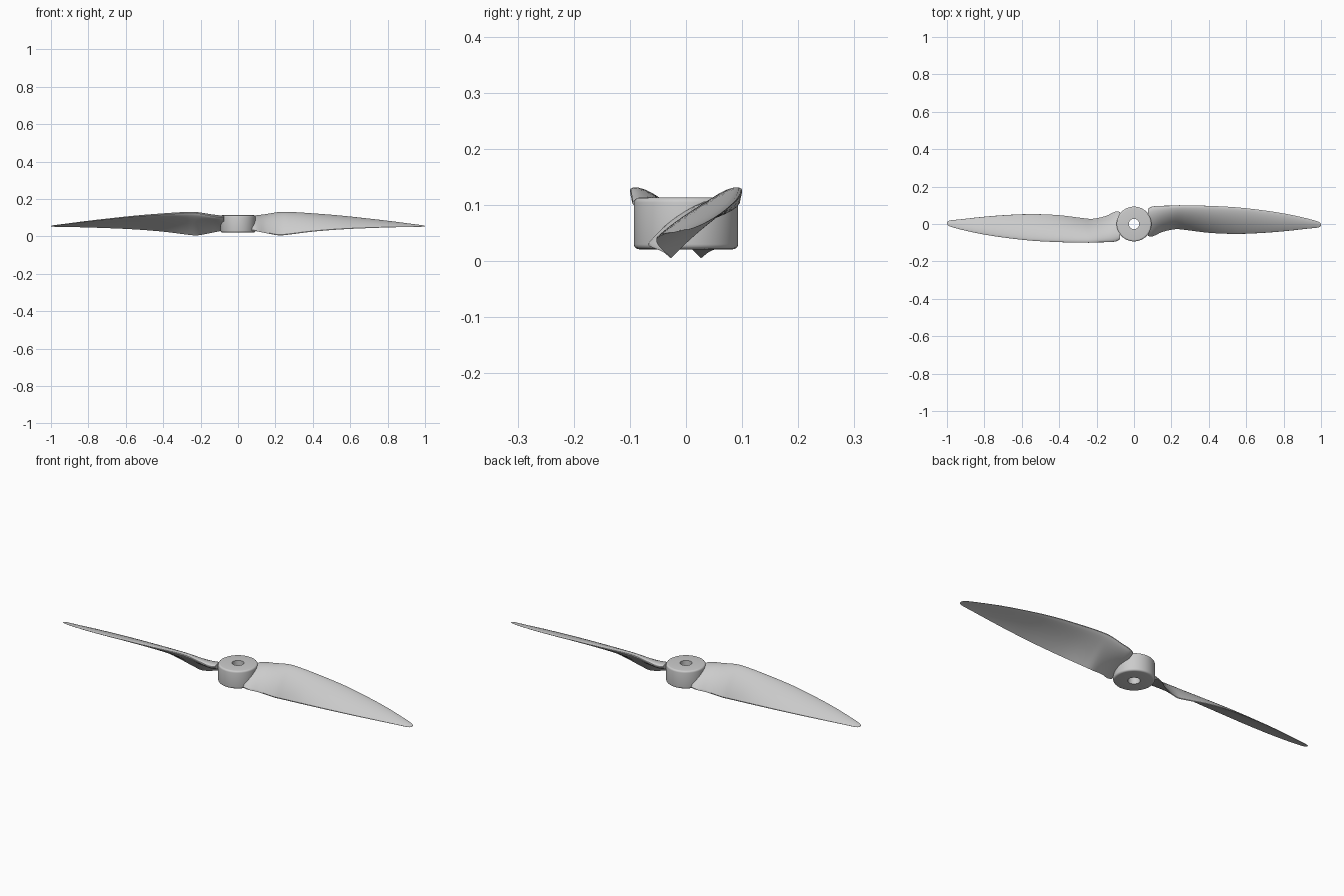
import bpy, bmesh
from math import atan2, sin, cos, pi, sqrt, radians

cube = bpy.data.objects.get("Cube")
if cube:
    bpy.data.objects.remove(cube)

grey = bpy.data.materials.new("light_grey")
grey.use_nodes = True
grey.diffuse_color = (0.6, 0.6, 0.6, 1)
grey.node_tree.nodes["Principled BSDF"].inputs["Base Color"].default_value = (0.6, 0.6, 0.6, 1)


def make_object(name, bm):
    bmesh.ops.recalc_face_normals(bm, faces=bm.faces)
    mesh = bpy.data.meshes.new(name)
    bm.to_mesh(mesh)
    bm.free()
    mesh.materials.append(grey)
    obj = bpy.data.objects.new(name, mesh)
    bpy.context.collection.objects.link(obj)
    bpy.ops.object.select_all(action="DESELECT")
    obj.select_set(True)
    bpy.context.view_layer.objects.active = obj
    bpy.ops.object.shade_smooth_by_angle(angle=radians(35))
    return obj


def bridge_rings(bm, rings, closed):
    pairs = list(zip(rings, rings[1:]))
    if closed:
        pairs.append((rings[-1], rings[0]))
    for a, b in pairs:
        n = len(a)
        for i in range(n):
            j = (i + 1) % n
            bm.faces.new((a[i], a[j], b[j], b[i]))


# Hub: turned ring with rounded outer rims and a shaft hole
def build_hub():
    hole, outer, low, high, rim = 0.028, 0.093, 0.021, 0.113, 0.009
    profile = [(hole, high), (hole, low)]
    for cz, start in ((low + rim, -pi / 2), (high - rim, 0)):
        for k in range(5):
            a = start + k * pi / 8
            profile.append((outer - rim + rim * cos(a), cz + rim * sin(a)))
    bm = bmesh.new()
    steps = 64
    rings = [[bm.verts.new((r * cos(2 * pi * k / steps), r * sin(2 * pi * k / steps), z))
              for k in range(steps)] for r, z in profile]
    bridge_rings(bm, rings, True)
    make_object("hub", bm)


# Blade stations: x, trailing y, leading y, bottom z, top z
STATIONS = [
    (0.075, -0.065, 0.082, 0.030, 0.111),
    (0.10, -0.066, 0.094, 0.027, 0.113),
    (0.15, -0.043, 0.097, 0.017, 0.119),
    (0.22, -0.028, 0.100, 0.005, 0.130),
    (0.27, -0.031, 0.100, 0.009, 0.131),
    (0.40, -0.047, 0.097, 0.025, 0.123),
    (0.55, -0.053, 0.089, 0.037, 0.111),
    (0.70, -0.047, 0.072, 0.044, 0.095),
    (0.82, -0.037, 0.053, 0.048, 0.081),
    (0.92, -0.026, 0.031, 0.050, 0.068),
    (0.975, -0.020, 0.016, 0.051, 0.061),
    (0.993, -0.016, 0.008, 0.052, 0.058),
    (1.0, -0.010, 0.000, 0.053, 0.056),
]


def smooth_stations(steps=4):
    # Cubic interpolation with tangents scaled to the uneven spacing
    def slope(i, c):
        a, b = STATIONS[max(i - 1, 0)], STATIONS[min(i + 1, len(STATIONS) - 1)]
        return (b[c] - a[c]) / (b[0] - a[0])
    for i in range(len(STATIONS) - 1):
        p, q = STATIONS[i], STATIONS[i + 1]
        h = q[0] - p[0]
        for k in range(steps):
            t = k / steps
            yield [p[0] + h * t] + [
                (2 * t**3 - 3 * t**2 + 1) * p[c] + (t**3 - 2 * t**2 + t) * h * slope(i, c)
                + (3 * t**2 - 2 * t**3) * q[c] + (t**3 - t**2) * h * slope(i + 1, c)
                for c in range(1, 5)]
    yield list(STATIONS[-1])


# Cambered aerofoil, twisted and fitted to the limits of its station
def blade_section(x, y0, y1, z0, z1, n=14):
    angle = atan2(z1 - z0, y1 - y0)
    thick = 0.20 - 0.10 * min(1, max(0, (x - 0.1) / 0.5))
    loop = []
    for side in (1, -1):
        for k in range(n):
            f = k / n if side > 0 else 1 - k / n
            d = (1 - cos(pi * f)) / 2          # 0 at leading, 1 at trailing edge
            half = 5 * thick * (0.2969 * sqrt(d) - 0.126 * d - 0.3516 * d**2
                                + 0.2843 * d**3 - 0.1016 * d**4) + 0.006 * d
            v = 0.24 * d * (1 - d) + side * half
            u = 1 - d
            loop.append((u * cos(angle) - v * sin(angle), u * sin(angle) + v * cos(angle)))
    ys, zs = zip(*loop)

    def fit(value, values, lo, hi):
        return lo + (hi - lo) * (value - min(values)) / (max(values) - min(values))
    return [(x, fit(y, ys, y0, y1), fit(z, zs, z0, z1)) for y, z in loop]


def build_blade(name, sign):
    bm = bmesh.new()
    rings = [[bm.verts.new((sign * x, sign * y, z)) for x, y, z in blade_section(*s)]
             for s in smooth_stations()]
    bridge_rings(bm, rings, False)
    bm.faces.new(rings[0])
    bm.faces.new(rings[-1])
    make_object(name, bm)


build_hub()
build_blade("left_blade", 1)
build_blade("right_blade", -1)
